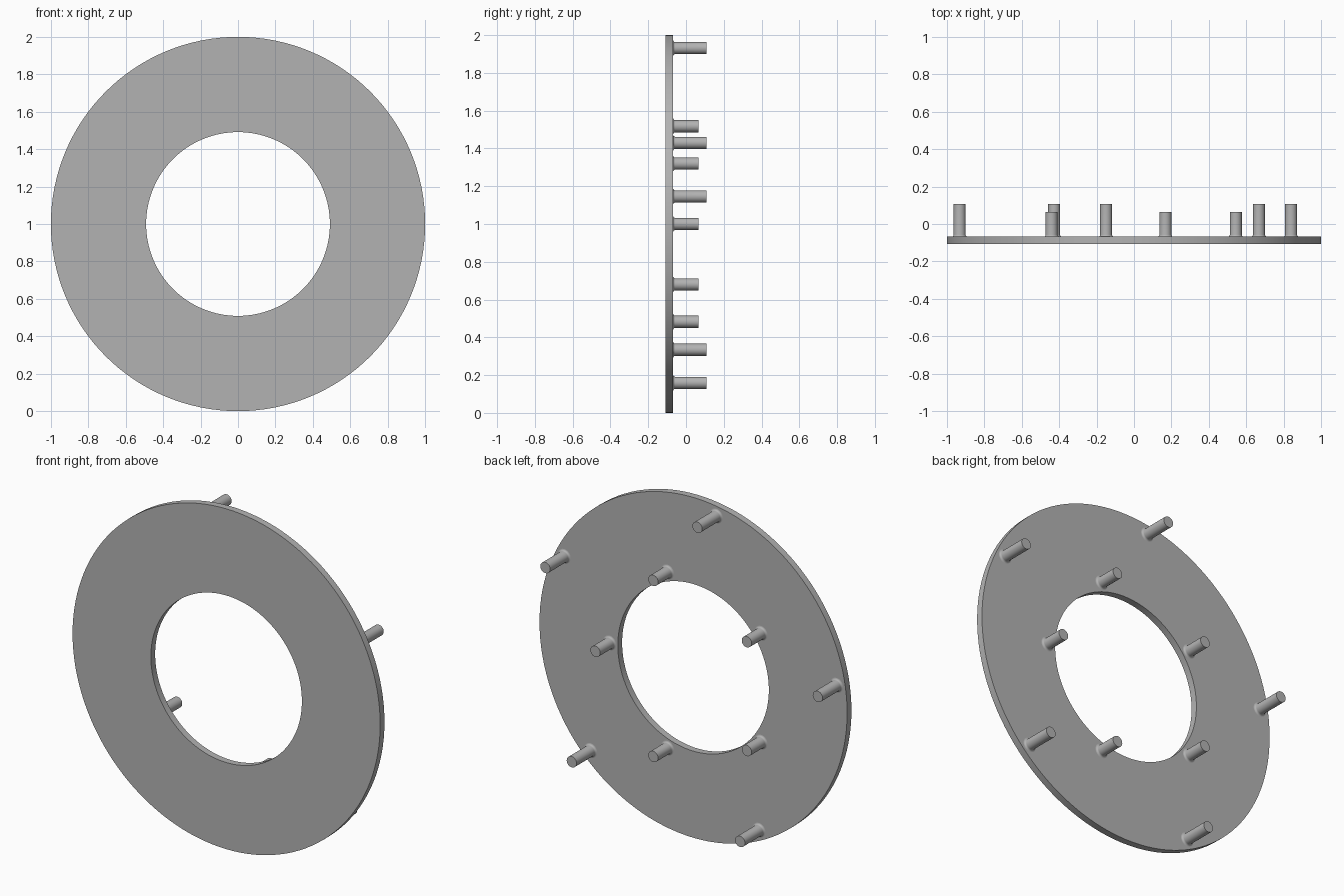
import bpy
import math
from mathutils import Matrix, Vector

cube = bpy.data.objects.get("Cube")
if cube:
    bpy.data.objects.remove(cube, do_unlink=True)

BACK = -0.068      # rear face of the ring, where the pegs stand
FRONT = -0.108
CENTRE_Z = 1.0

grey = bpy.data.materials.new("plain grey")
grey.use_nodes = True
colour = (0.45, 0.45, 0.45, 1)
grey.diffuse_color = colour
grey.node_tree.nodes["Principled BSDF"].inputs["Base Color"].default_value = colour


def lathe(name, profile, segments, x=0, z=CENTRE_Z, closed=False):
    """Turn a (radius, y) profile round an axis along y."""
    verts, faces = [], []
    n = len(profile)
    for i in range(segments):
        a = math.tau * i / segments
        verts += [(r * math.cos(a), y, r * math.sin(a)) for r, y in profile]
    for i in range(segments):
        j = (i + 1) % segments
        for k in range(n if closed else n - 1):
            m = (k + 1) % n
            faces.append((i * n + k, i * n + m, j * n + m, j * n + k))
    if not closed:     # flat end caps
        faces.append([i * n for i in range(segments)])
        faces.append([i * n + n - 1 for i in reversed(range(segments))])
    mesh = bpy.data.meshes.new(name)
    mesh.from_pydata(verts, [], faces)
    mesh.materials.append(grey)
    obj = bpy.data.objects.new(name, mesh)
    obj.location = (x, 0, z)
    bpy.context.collection.objects.link(obj)
    bpy.ops.object.select_all(action='DESELECT')
    obj.select_set(True)
    bpy.context.view_layer.objects.active = obj
    bpy.ops.object.mode_set(mode='EDIT')
    bpy.ops.mesh.select_all(action='SELECT')
    bpy.ops.mesh.normals_make_consistent(inside=False)
    bpy.ops.object.mode_set(mode='OBJECT')
    bpy.ops.object.shade_smooth_by_angle(angle=math.radians(35))
    return obj


# Flat ring
lathe("ring_plate", [(0.491, FRONT), (1.0, FRONT), (1.0, BACK), (0.491, BACK)],
      128, closed=True)


# Pegs with a small fillet at the foot
def peg_circle(name, radius, start, tip, peg=0.032, fillet=0.011, steps=5):
    profile = []
    for s in range(steps + 1):
        a = math.pi / 2 * s / steps
        profile.append((peg + fillet * (1 - math.sin(a)),
                        BACK + fillet * (1 - math.cos(a))))
    profile.append((peg, tip))
    for i in range(5):
        a = math.radians(start + 72 * i)
        lathe(f"{name}_{i + 1}", profile, 32,
              radius * math.cos(a), CENTRE_Z + radius * math.sin(a))


peg_circle("outer_peg", 0.943, 27.1, 0.108)
peg_circle("inner_peg", 0.544, 0, 0.065)
